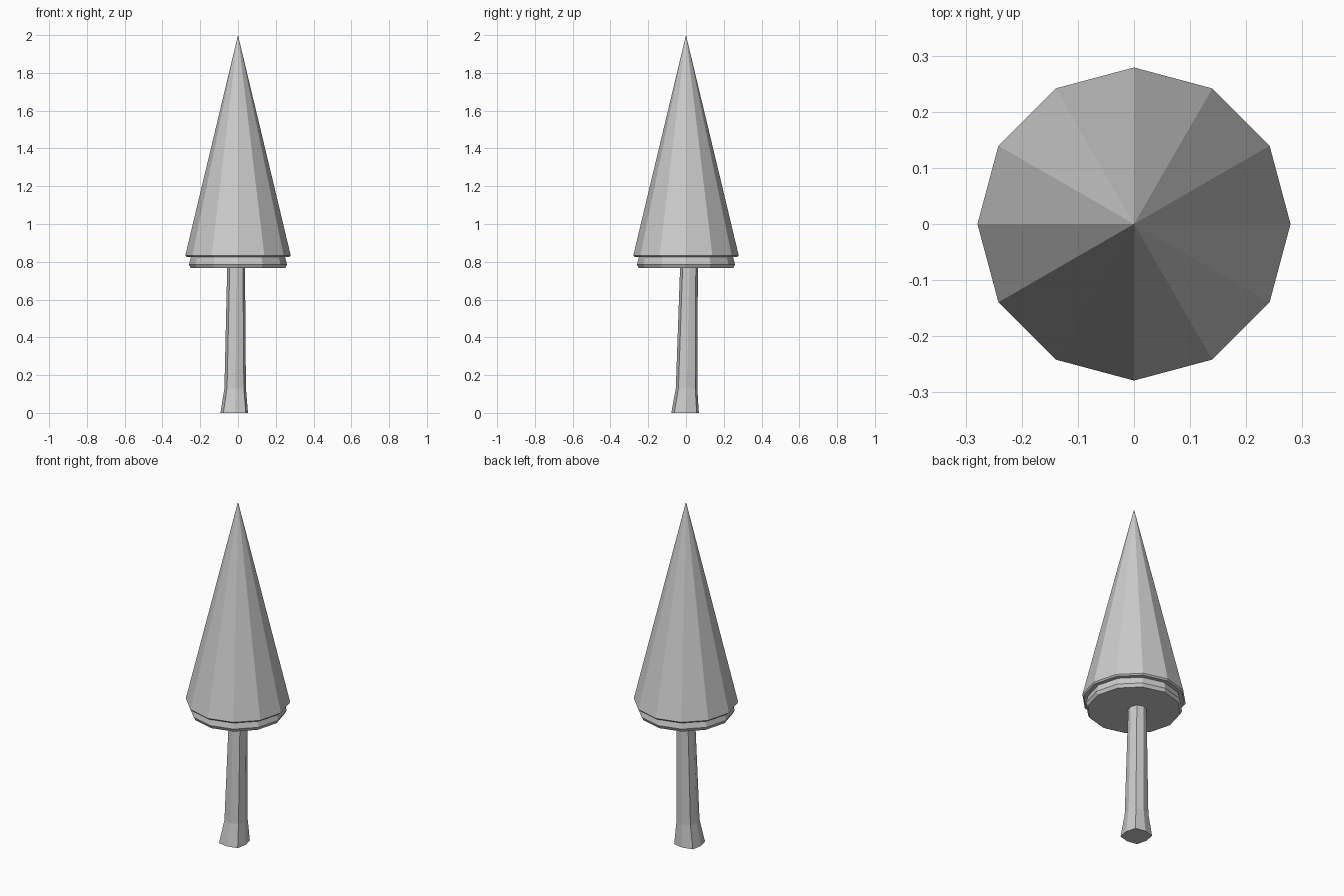
import bpy
import bmesh
from math import cos, sin, tau, radians

cube = bpy.data.objects.get("Cube")
if cube:
    bpy.data.objects.remove(cube)

grey = bpy.data.materials.new("plain grey")
grey.use_nodes = True
colour = (0.6, 0.6, 0.6, 1)
grey.diffuse_color = colour
grey.node_tree.nodes["Principled BSDF"].inputs["Base Color"].default_value = colour


def ring(sides, radius, z, x=0, y=0, turn=0, bulge=0):
    """Polygon ring; bulge pushes every second corner outwards."""
    return [(x + (radius + bulge * (i % 2)) * cos(tau * i / sides + turn),
             y + (radius + bulge * (i % 2)) * sin(tau * i / sides + turn), z)
            for i in range(sides)]


def loft(name, rings, tip=None):
    """Flat-faced skin through rings listed bottom to top."""
    bm = bmesh.new()
    loops = [[bm.verts.new(p) for p in r] for r in rings]
    n = len(loops[0])
    for low, high in zip(loops, loops[1:]):
        for i in range(n):
            j = (i + 1) % n
            bm.faces.new((low[i], low[j], high[j], high[i]))
    bm.faces.new(loops[0][::-1])
    if tip:
        top = bm.verts.new(tip)
        for i in range(n):
            bm.faces.new((loops[-1][i], loops[-1][(i + 1) % n], top))
    else:
        bm.faces.new(loops[-1])
    bmesh.ops.recalc_face_normals(bm, faces=bm.faces)
    mesh = bpy.data.meshes.new(name)
    bm.to_mesh(mesh)
    bm.free()
    mesh.materials.append(grey)
    obj = bpy.data.objects.new(name, mesh)
    bpy.context.collection.objects.link(obj)
    return obj


# Foliage: lower skirt tucked under a tall cone with a thin chamfered rim
skirt_and_cone = [(0.25, 0.766), (0.26, 0.785), (0.249, 0.826),
                  (0.272, 0.826), (0.279, 0.834)]
loft("foliage", [ring(12, r, z) for r, z in skirt_and_cone], tip=(0, 0, 2))

# Trunk: leaning octagonal post with a flared, slightly squared root
turn = radians(2)
loft("trunk", [
    ring(8, 0.073, 0, -0.02, -0.005, turn, 0.011),
    ring(8, 0.057, 0.13, -0.015, 0.003, turn, 0.006),
    ring(8, 0.047, 0.78, -0.01, 0.016, turn, 0.002),
])
